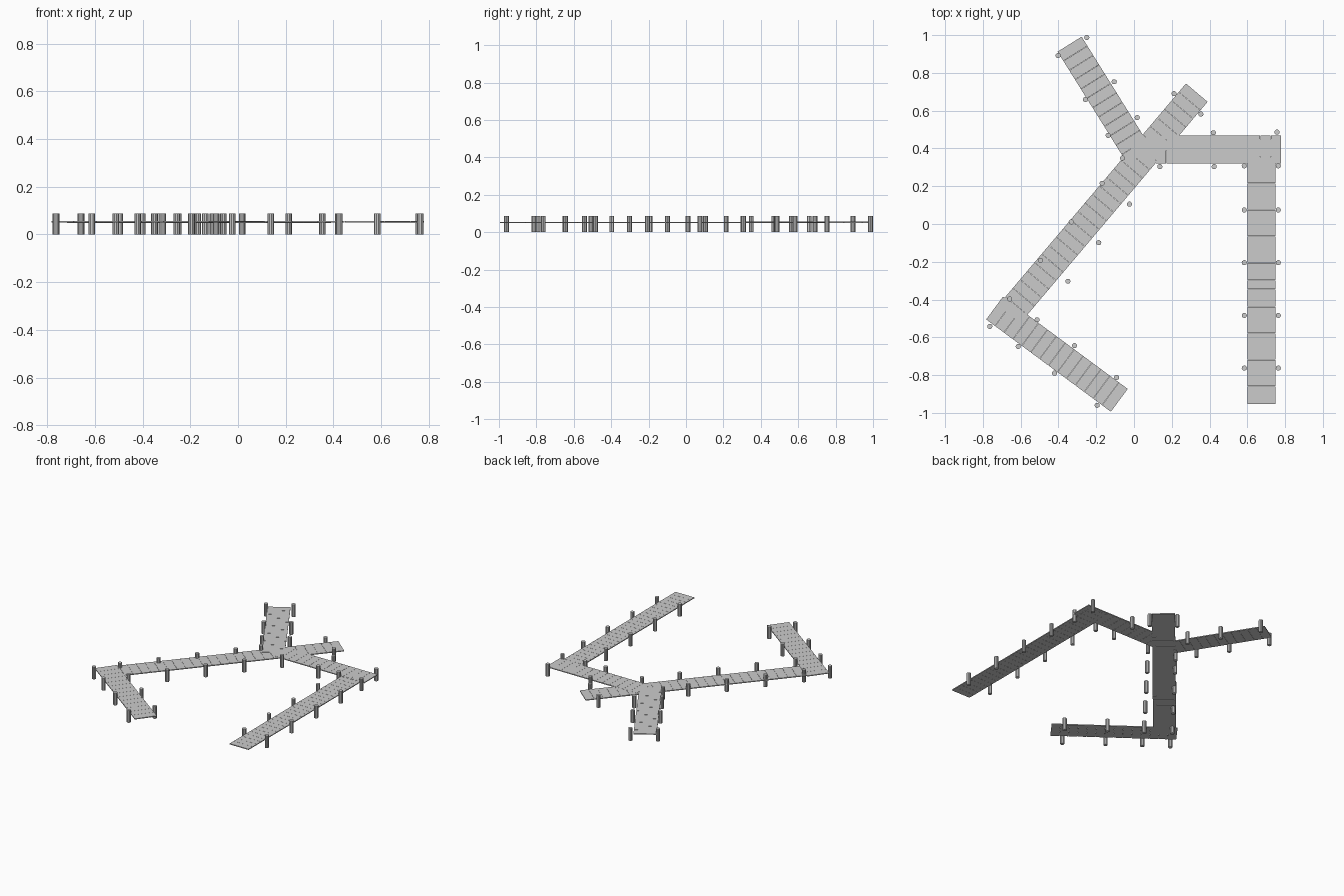
import bpy, math
from mathutils import Vector

if "Cube" in bpy.data.objects:
    bpy.data.objects.remove(bpy.data.objects["Cube"])

WIDTH, DECK_Z, THICK = 0.15, 0.052, 0.006
POST_R, POST_H = 0.0138, 0.088

def mesh_object(name, verts, faces):
    me = bpy.data.meshes.new(name)
    me.from_pydata(verts, [], faces)
    ob = bpy.data.objects.new(name, me)
    bpy.context.collection.objects.link(ob)
    return ob

# One straight walkway: a row of thin planks along the line start -> end
def walkway(name, start, end, pitch, lift=0.0):
    a, b = Vector(start), Vector(end)
    length = (b - a).length
    d = (b - a) / length
    n = Vector((-d.y, d.x)) * WIDTH / 2
    count = round(length / pitch)
    step, gap = length / count, 0.001
    verts, faces = [], []
    for i in range(count):
        p = a + d * (i * step)
        q = a + d * ((i + 1) * step - gap)
        k = len(verts)
        for z in (DECK_Z - THICK / 2 + lift, DECK_Z + THICK / 2 + lift):
            verts += [(c.x, c.y, z) for c in (p - n, q - n, q + n, p + n)]
        faces += [[k + v for v in f] for f in (
            (3, 2, 1, 0), (4, 5, 6, 7), (0, 1, 5, 4),
            (1, 2, 6, 5), (2, 3, 7, 6), (3, 0, 4, 7))]
    return mesh_object(name, verts, faces)

# Round upright posts, low-poly cylinders
def posts(name, places, sides=10):
    verts, faces = [], []
    for x, y in places:
        k = len(verts)
        for z in (0, POST_H):
            verts += [(x + POST_R * math.cos(math.tau * i / sides),
                       y + POST_R * math.sin(math.tau * i / sides), z)
                      for i in range(sides)]
        faces += [(k + i, k + (i + 1) % sides, k + sides + (i + 1) % sides,
                   k + sides + i) for i in range(sides)]
        faces.append([k + i for i in reversed(range(sides))])
        faces.append([k + sides + i for i in range(sides)])
    return mesh_object(name, verts, faces)

# Decks, with minute lifts so crossings do not share a plane
walkway("east_walkway", (0.675, -0.952), (0.675, 0.45), 0.047)
walkway("north_walkway", (0.06, 0.394), (0.78, 0.394), 0.055, 0.0006)
walkway("main_walkway", (-0.66, -0.477), (0.333, 0.696), 0.058)
walkway("south_walkway", (-0.738, -0.445), (-0.077, -0.934), 0.058, 0.0006)
walkway("northwest_walkway", (-0.341, 0.952), (0.03, 0.357), 0.058, 0.0012)

# Posts beside each deck
posts("east_posts", [(x, y) for x in (0.584, 0.764)
                     for y in (0.308, 0.074, -0.205, -0.484, -0.763)])
posts("north_posts", [(0.42, 0.483), (0.424, 0.304), (0.757, 0.486),
                      (0.137, 0.304)])
main = [(0.212, 0.69), (0.354, 0.582), (-0.061, 0.349)]
for i in range(4):
    x, y = -0.169 - 0.163 * i, 0.215 - 0.204 * i
    main += [(x, y), (x + 0.145, y - 0.11)]
posts("main_posts", main)
posts("south_posts", [(-0.763, -0.542), (-0.613, -0.648), (-0.421, -0.79),
                      (-0.195, -0.96), (-0.315, -0.644), (-0.092, -0.812)])
posts("northwest_posts", [(-0.402, 0.892), (-0.25, 0.987), (-0.257, 0.659),
                          (-0.105, 0.753), (-0.137, 0.469), (0.017, 0.563)])
